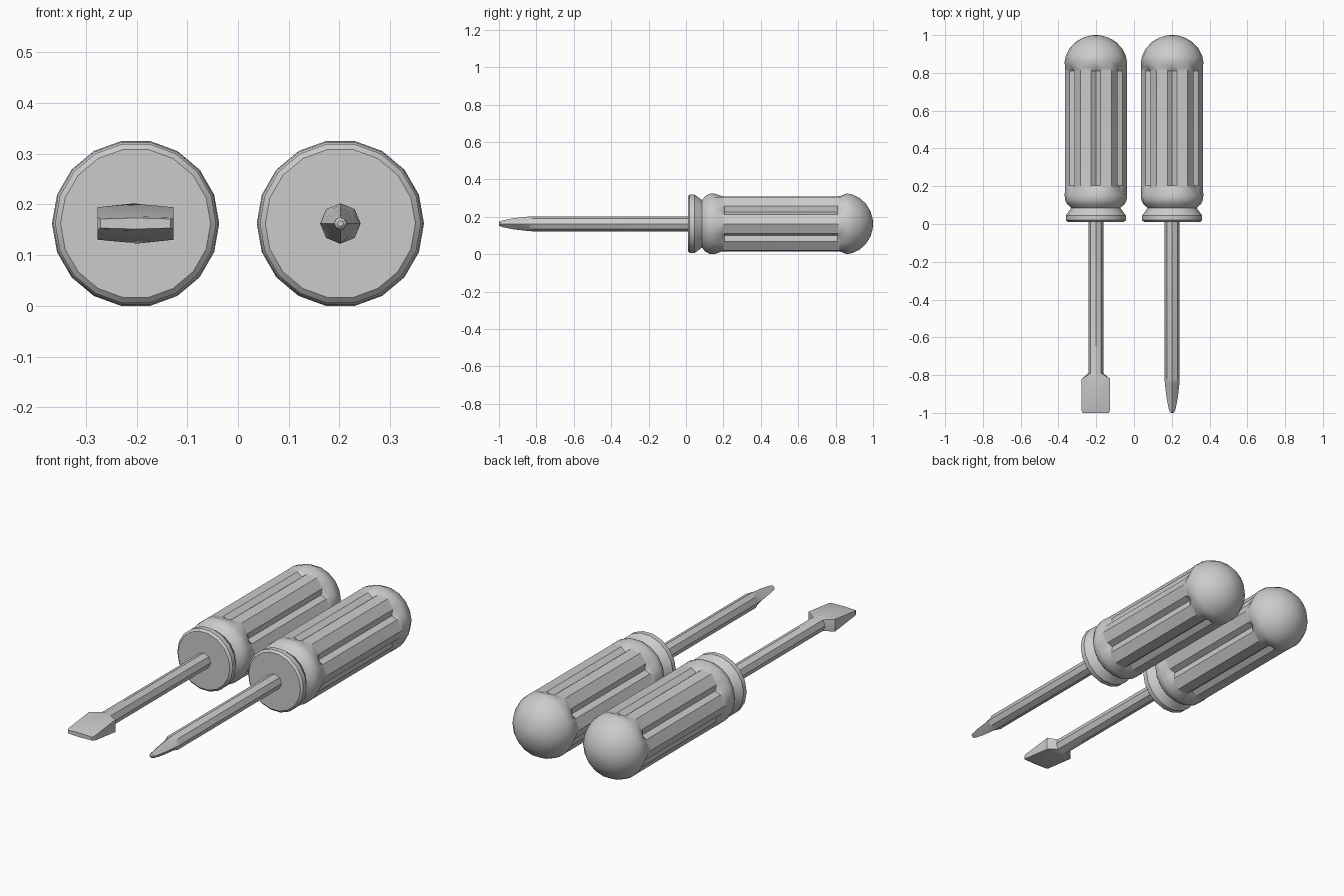
import bpy, bmesh, math

if "Cube" in bpy.data.objects:
    bpy.data.objects.remove(bpy.data.objects["Cube"])

CX, CZ = 0.202, 0.1625  # axis of each tool


def loft(name, rings, cx, angle=35):
    """Skin equal-sized rings of (x, z) points placed along y, cap both ends."""
    bm = bmesh.new()
    loops = [[bm.verts.new((cx + x, y, CZ + z)) for x, z in pts] for y, pts in rings]
    n = len(loops[0])
    for a, b in zip(loops, loops[1:]):
        for i in range(n):
            j = (i + 1) % n
            bm.faces.new((a[i], a[j], b[j], b[i]))
    bm.faces.new(loops[0])
    bm.faces.new(loops[-1])
    bmesh.ops.recalc_face_normals(bm, faces=bm.faces)
    for f in bm.faces:
        f.smooth = True
    for e in bm.edges:
        e.smooth = e.calc_face_angle(0) < math.radians(angle)
    me = bpy.data.meshes.new(name)
    bm.to_mesh(me)
    bm.free()
    ob = bpy.data.objects.new(name, me)
    bpy.context.collection.objects.link(ob)
    return ob


def polar(pairs):
    return [(r * math.cos(math.radians(a)), r * math.sin(math.radians(a))) for a, r in pairs]


def grip_ring(ridge, edge=None, floor=None):
    """18-sided ring with an extra point mid-face for each of the six grooves."""
    edge = edge or ridge
    floor = floor or edge * math.cos(math.radians(10))
    pairs = []
    for k in range(6):
        a = 60 * k
        pairs += [(a, ridge), (a + 20, edge), (a + 30, floor), (a + 40, edge)]
    return polar(pairs)


def octagon(r, valley=None):
    return polar([(45 * k, valley if valley and k % 2 else r) for k in range(8)])


def blade_ring(w, side, mid):
    return [(w, 0), (w, side), (0, mid), (-w, side), (-w, 0), (-w, -side), (0, -mid), (w, -side)]


# Handle: collar, neck, fluted grip and domed end
handle = [(y, grip_ring(r)) for y, r in
          [(0.01, 0.148), (0.02, 0.159), (0.045, 0.159), (0.085, 0.13),
           (0.105, 0.152), (0.125, 0.163), (0.15, 0.165)]]
handle += [(0.19, grip_ring(0.164, 0.151)), (0.205, grip_ring(0.164, 0.149, 0.127)),
           (0.81, grip_ring(0.164, 0.149, 0.127)), (0.825, grip_ring(0.164, 0.151))]
handle += [(y, grip_ring(r)) for y, r in
           [(0.86, 0.165), (0.89, 0.159), (0.93, 0.139), (0.963, 0.108),
            (0.986, 0.069), (0.997, 0.032), (1.0, 0.008)]]

# Octagonal shafts, one ending in a flat blade and one in a cross point
flat_shaft = [(0.03, octagon(0.04)), (-0.79, octagon(0.04)),
              (-0.82, blade_ring(0.075, 0.032, 0.039)),
              (-0.988, blade_ring(0.075, 0.012, 0.014)),
              (-1.0, blade_ring(0.069, 0.009, 0.011))]
cross_shaft = [(0.03, octagon(0.04)), (-0.82, octagon(0.04)),
               (-0.84, octagon(0.039, 0.031)), (-0.92, octagon(0.03, 0.02)),
               (-0.98, octagon(0.018, 0.013)), (-0.995, octagon(0.012)),
               (-1.0, octagon(0.006))]

for side, kind, shaft in ((-1, "flat", flat_shaft), (1, "cross", cross_shaft)):
    loft(kind + "_handle", handle, side * CX)
    loft(kind + "_shaft", shaft, side * CX, 20)
